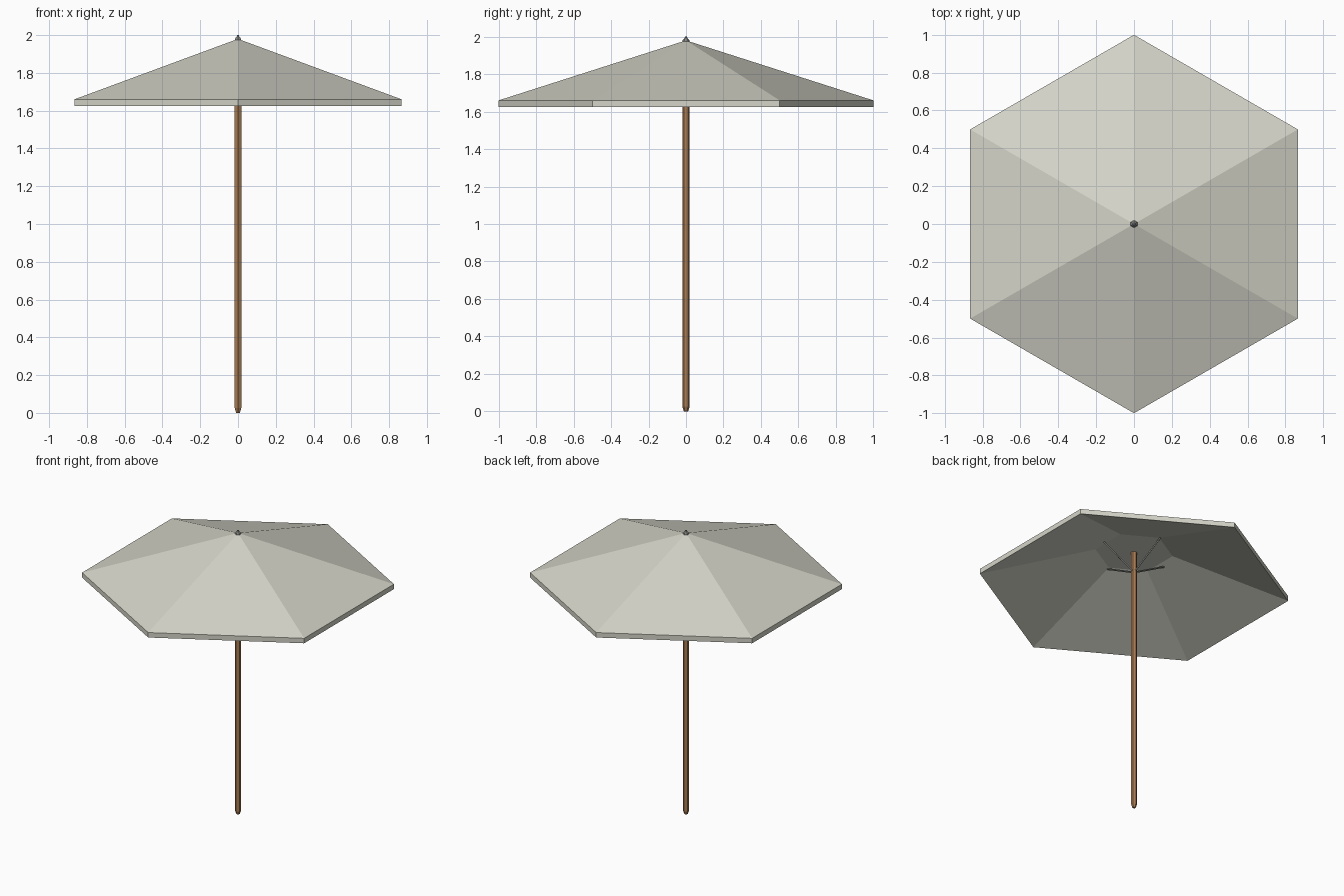
import bpy, bmesh, math
from mathutils import Vector

if "Cube" in bpy.data.objects:
    bpy.data.objects.remove(bpy.data.objects["Cube"])


def material(name, rgb):
    m = bpy.data.materials.new(name)
    m.diffuse_color = (*rgb, 1)
    m.use_nodes = True
    m.node_tree.nodes["Principled BSDF"].inputs["Base Color"].default_value = m.diffuse_color
    return m


CLOTH = material("pale grey cloth", (0.66, 0.66, 0.58))
WOOD = material("brown wood", (0.40, 0.20, 0.085))
METAL = material("grey metal", (0.25, 0.25, 0.24))


def lathe(name, profile, mat, sides=6, start=math.pi / 2):
    """Flat-sided turned solid from (radius, z) rings; radius 0 makes a point."""
    bm = bmesh.new()
    rings = []
    for r, z in profile:
        n = sides if r > 0 else 1
        rings.append([bm.verts.new((r * math.cos(start + i * math.tau / sides),
                                    r * math.sin(start + i * math.tau / sides), z))
                      for i in range(n)])
    for a, b in zip(rings, rings[1:]):
        for i in range(sides):
            j = (i + 1) % sides
            quad = [a[i % len(a)], a[j % len(a)], b[j % len(b)], b[i % len(b)]]
            bm.faces.new(list(dict.fromkeys(quad)))
    for ring in (rings[0], rings[-1]):
        if len(ring) > 1:
            bm.faces.new(ring)
    bmesh.ops.recalc_face_normals(bm, faces=bm.faces)
    mesh = bpy.data.meshes.new(name)
    bm.to_mesh(mesh)
    bm.free()
    mesh.materials.append(mat)
    ob = bpy.data.objects.new(name, mesh)
    bpy.context.collection.objects.link(ob)
    return ob


# Canopy: flat inner top, sloped underside, short upright rim, pointed roof
lathe("canopy", [(0.25, 1.88), (1.0, 1.625), (1.0, 1.66), (0, 1.98)], CLOTH)

# Pole with tapered foot
lathe("pole", [(0.011, 0), (0.02, 0.025), (0.02, 1.9)], WOOD)

# Finial on the peak
lathe("finial", [(0.021, 1.97), (0.018, 1.982), (0.008, 1.993), (0.005, 2.0)], METAL)

# Four support ribs between pole and canopy
for k in range(4):
    a = k * math.pi / 2
    d = Vector((math.cos(a), math.sin(a), 0))
    p, q = d * 0.01 + Vector((0, 0, 1.74)), d * 0.262 + Vector((0, 0, 1.875))
    rib = lathe(f"rib_{k + 1}", [(0.006, 0), (0.006, (q - p).length)], METAL, 4)
    rib.location = p
    rib.rotation_euler = (q - p).to_track_quat('Z', 'Y').to_euler()
